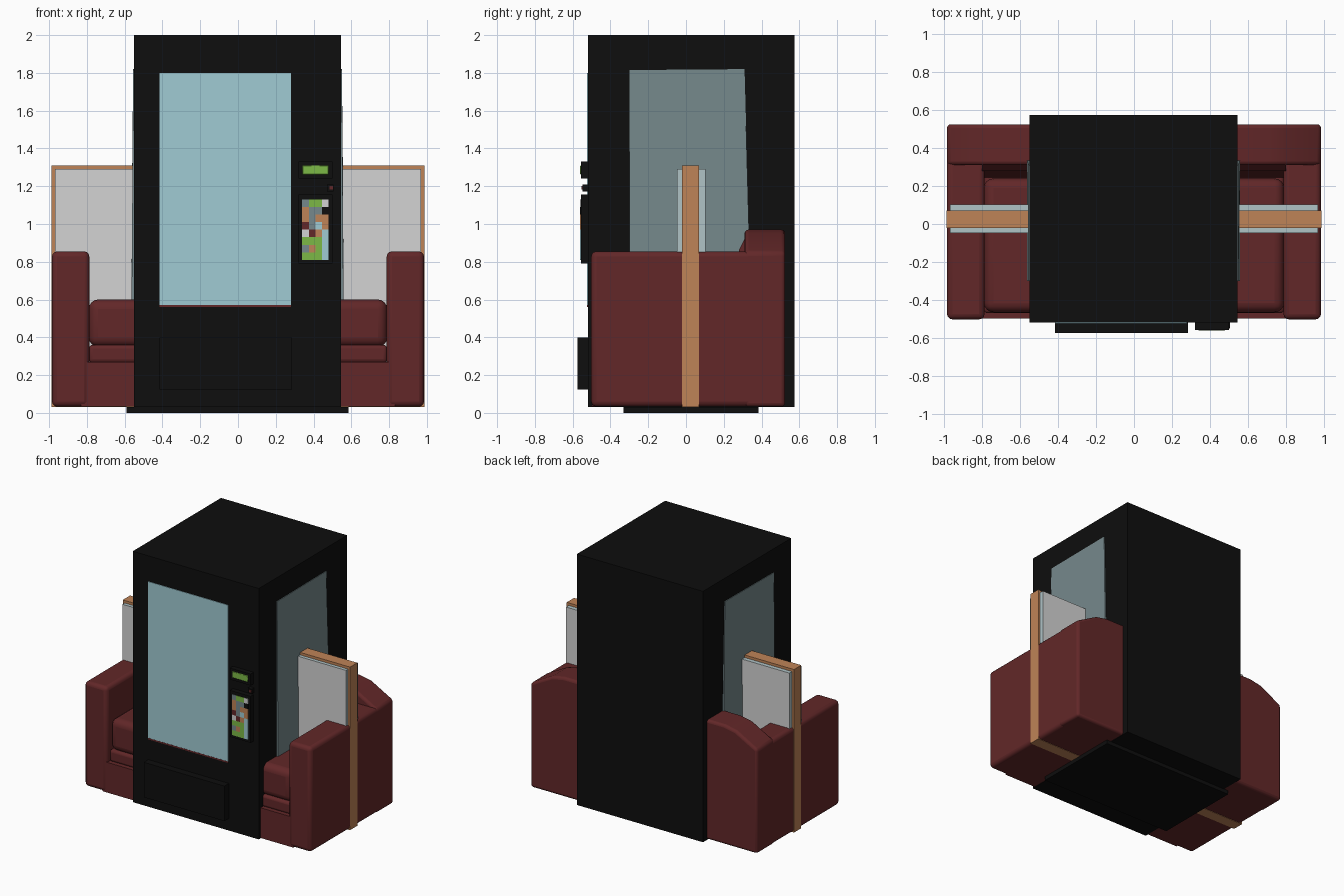
import bpy, bmesh, math

if "Cube" in bpy.data.objects:
    bpy.data.objects.remove(bpy.data.objects["Cube"])

def mat(name, r, g, b):
    lin = lambda c: ((c / 255 + 0.055) / 1.055) ** 2.4 if c > 10 else c / 255 / 12.92
    m = bpy.data.materials.new(name)
    m.diffuse_color = (lin(r), lin(g), lin(b), 1)
    m.use_nodes = True
    m.node_tree.nodes["Principled BSDF"].inputs["Base Color"].default_value = m.diffuse_color
    return m

BLACK = mat("black", 14, 14, 14)
RED = mat("dark red", 98, 39, 40)
GLASS = mat("light blue glass", 160, 203, 212)
SIDE = mat("grey blue glass", 118, 137, 140)
WHITE = mat("light grey", 212, 212, 212)
EDGE = mat("pale blue grey", 176, 195, 198)
WOOD = mat("orange wood", 191, 131, 87)
GREEN = mat("green", 124, 185, 70)

def finish(name, bm, material, bevel=0, segments=3):
    bmesh.ops.recalc_face_normals(bm, faces=bm.faces)
    me = bpy.data.meshes.new(name)
    bm.to_mesh(me)
    bm.free()
    ob = bpy.data.objects.new(name, me)
    bpy.context.collection.objects.link(ob)
    me.materials.append(material)
    if bevel:
        mod = ob.modifiers.new("bevel", 'BEVEL')
        mod.width, mod.segments = bevel, segments
        me.shade_smooth()
        bpy.context.view_layer.objects.active = ob
        ob.select_set(True)
        bpy.ops.object.shade_smooth_by_angle(angle=math.radians(35))
        ob.select_set(False)
    return ob

def box(name, x, y, z, material, bevel=0, segments=3):
    bm = bmesh.new()
    bmesh.ops.create_cube(bm, size=1)
    for v in bm.verts:
        v.co = [a[0] + (c + 0.5) * (a[1] - a[0]) for a, c in zip((x, y, z), v.co)]
    return finish(name, bm, material, bevel, segments)

def prism(name, near, far, material, bevel=0):
    # two matching outlines joined by side faces
    bm = bmesh.new()
    a = [bm.verts.new(p) for p in near]
    b = [bm.verts.new(p) for p in far]
    bm.faces.new(a)
    bm.faces.new(b[::-1])
    for i in range(len(a)):
        j = (i + 1) % len(a)
        bm.faces.new((a[i], b[i], b[j], a[j]))
    return finish(name, bm, material, bevel)

# Machine cabinet, plinth and delivery box
box("cabinet", (-0.55, 0.545), (-0.52, 0.575), (0.03, 2.0), BLACK)
box("plinth", (-0.59, 0.585), (-0.33, 0.385), (0, 0.031), BLACK)
box("delivery_box", (-0.415, 0.285), (-0.575, -0.51), (0.125, 0.40), BLACK)

# Front window and red sill line
box("front_window", (-0.415, 0.28), (-0.524, -0.519), (0.572, 1.80), GLASS)
box("window_sill", (-0.415, 0.28), (-0.525, -0.519), (0.561, 0.572), RED)

# Control panel: display, coin slot and keypad housings
box("display_housing", (0.32, 0.50), (-0.557, -0.51), (1.24, 1.33), BLACK)
box("display_screen", (0.34, 0.48), (-0.56, -0.55), (1.26, 1.312), GREEN, 0.004, 1)
box("coin_slot", (0.47, 0.505), (-0.548, -0.51), (1.172, 1.21), BLACK)
box("coin_button", (0.484, 0.502), (-0.553, -0.545), (1.182, 1.2), RED)
box("keypad_housing", (0.32, 0.50), (-0.557, -0.51), (0.79, 1.155), BLACK)

# Keypad of small coloured tiles
colours = {'g': GREEN, 's': SIDE, 'o': WOOD, 'w': WHITE, 'b': GLASS, 'r': RED, 'k': BLACK}
rows = ["sggw", "ossk", "osoo", "rsbo", "wrob", "gggb", "sogb", "gggb"]
for j, row in enumerate(rows):
    for i, key in enumerate(row):
        x, z = 0.34 + i * 0.035, 1.13 - j * 0.04
        box("keypad_tile", (x, x + 0.035), (-0.56, -0.555), (z - 0.04, z), colours[key])

# Side panes, slightly uneven in outline
for s, x0 in ((1, 0.54), (-1, -0.545)):
    pane = [(-0.30, 0.5), (-0.30, 1.815), (0.31, 1.82), (0.335, 0.9), (0.335, 0.5)]
    prism("side_pane", [(x0, y, z) for y, z in pane],
          [(x0 + s * (0.010 if z > 1.5 else 0.019), y, z) for y, z in pane], SIDE)

# Sofa base and seat cushion
box("sofa_base", (-0.83, 0.83), (-0.498, 0.50), (0.033, 0.27), RED)
box("seat_cushion_lower", (-0.79, 0.79), (-0.47, 0.30), (0.265, 0.36), RED, 0.02)
box("seat_cushion", (-0.79, 0.79), (-0.465, 0.24), (0.35, 0.60), RED, 0.05, 4)

# Sofa back: raised middle sloping down to the arms
def back_outline(y, dz):
    side = [(0.985, 0.033), (0.985, 0.85), (0.80, 0.95 + dz), (0.70, 0.97 + dz)]
    return [(x, y, z) for x, z in side] + [(-x, y, z) for x, z in reversed(side)]
prism("sofa_back", back_outline(0.31, 0), back_outline(0.525, 0), RED, 0.02)
# Slanted lower lining of the back
lining = [(0.24, 0.27), (0.28, 0.86), (0.32, 0.94), (0.35, 0.27)]
prism("back_lining", [(-0.80, y, z) for y, z in lining],
      [(0.80, y, z) for y, z in lining], RED)

# Sofa arms with softened edges
for s in (1, -1):
    box("sofa_arm", sorted((s * 0.787, s * 0.985)), (-0.502, 0.52), (0.033, 0.855), RED, 0.028)

# Wooden divider board with pale panels on both faces
box("divider_board", (-0.987, 0.987), (-0.02, 0.07), (0.03, 1.31), WOOD)
for name, y in (("front_panel", (-0.047, -0.015)), ("rear_panel", (0.065, 0.103))):
    p = box(name, (-0.97, 0.97), y, (0.2, 1.29), WHITE)
    p.data.materials.append(EDGE)
    for f in p.data.polygons:
        f.material_index = 0 if abs(f.normal.y) > 0.5 else 1
